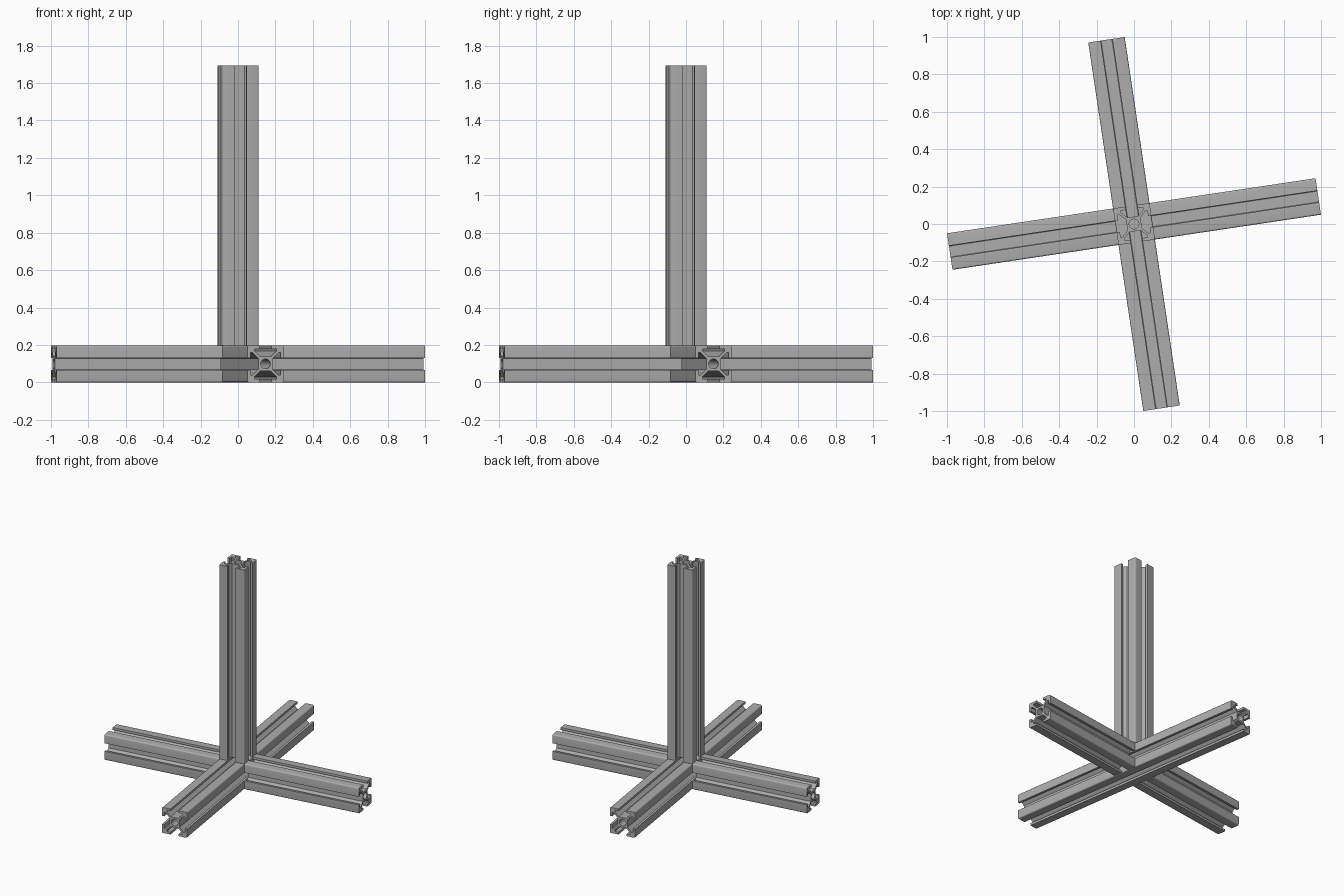
import bpy
import math
from mathutils import Matrix

cube = bpy.data.objects.get("Cube")
if cube:
    bpy.data.objects.remove(cube, do_unlink=True)

HALF = 0.0985          # half the width of a bar
REACH = 0.996          # centre to the end of each foot
TOP = 1.695
TURN = Matrix.Rotation(math.radians(8.5), 4, "Z")

metal = bpy.data.materials.new("grey aluminium")
metal.use_nodes = True
GREY = (0.42, 0.42, 0.42, 1)
metal.diffuse_color = GREY
metal.node_tree.nodes["Principled BSDF"].inputs["Base Color"].default_value = GREY


def arc(cx, cy, radius, start, end, steps):
    angles = [start + (end - start) * i / steps for i in range(steps + 1)]
    return [(cx + radius * math.cos(a), cy + radius * math.sin(a)) for a in angles]


def slotted_section():
    # One quarter: half slot, rounded corner, half slot; repeated four times
    slot = [(0.039, 0.029), (0.070, 0.060), (0.081, 0.060), (0.081, 0.0315), (HALF, 0.0315)]
    r = 0.009
    corner = arc(HALF - r, HALF - r, r, 0, math.pi / 2, 4)
    quarter = slot + corner + [(y, x) for x, y in reversed(slot)]
    points = []
    for k in range(4):
        c, s = round(math.cos(k * math.pi / 2)), round(math.sin(k * math.pi / 2))
        points += [(c * x - s * y, s * x + c * y) for x, y in quarter]
    return points


def slotted_bar(name, length, placement):
    # Filled section with a round bore, extruded both ways along its own z
    curve = bpy.data.curves.new(name + "_section", "CURVE")
    curve.dimensions = "2D"
    curve.fill_mode = "BOTH"
    curve.extrude = length / 2
    bore = arc(0, 0, 0.026, 0, math.tau, 24)[:-1]
    for points in (slotted_section(), bore):
        spline = curve.splines.new("POLY")
        spline.points.add(len(points) - 1)
        for point, (x, y) in zip(spline.points, points):
            point.co = (x, y, 0, 1)
        spline.use_cyclic_u = True
    source = bpy.data.objects.new(name + "_source", curve)
    bpy.context.collection.objects.link(source)
    graph = bpy.context.evaluated_depsgraph_get()
    mesh = bpy.data.meshes.new_from_object(source.evaluated_get(graph))
    bpy.data.objects.remove(source, do_unlink=True)
    mesh.name = name
    mesh.materials.clear()
    mesh.materials.append(metal)
    bar = bpy.data.objects.new(name, mesh)
    bpy.context.collection.objects.link(bar)
    bar.matrix_world = TURN @ placement
    bpy.ops.object.select_all(action="DESELECT")
    bar.select_set(True)
    bpy.context.view_layer.objects.active = bar
    bpy.ops.object.shade_smooth_by_angle(angle=math.radians(30))


# Upright post standing on the crossing
slotted_bar("upright_post", TOP - 2 * HALF,
            Matrix.Translation((0, 0, HALF + TOP / 2)))

# Long foot running front to back
slotted_bar("long_foot", 2 * REACH,
            Matrix.Translation((0, 0, HALF)) @ Matrix.Rotation(math.pi / 2, 4, "X"))

# Two short feet butted against its sides
for side, name in ((1, "left_foot"), (-1, "right_foot")):
    slotted_bar(name, REACH - HALF,
                Matrix.Translation((side * (REACH + HALF) / 2, 0, HALF))
                @ Matrix.Rotation(math.pi / 2, 4, "Y"))
